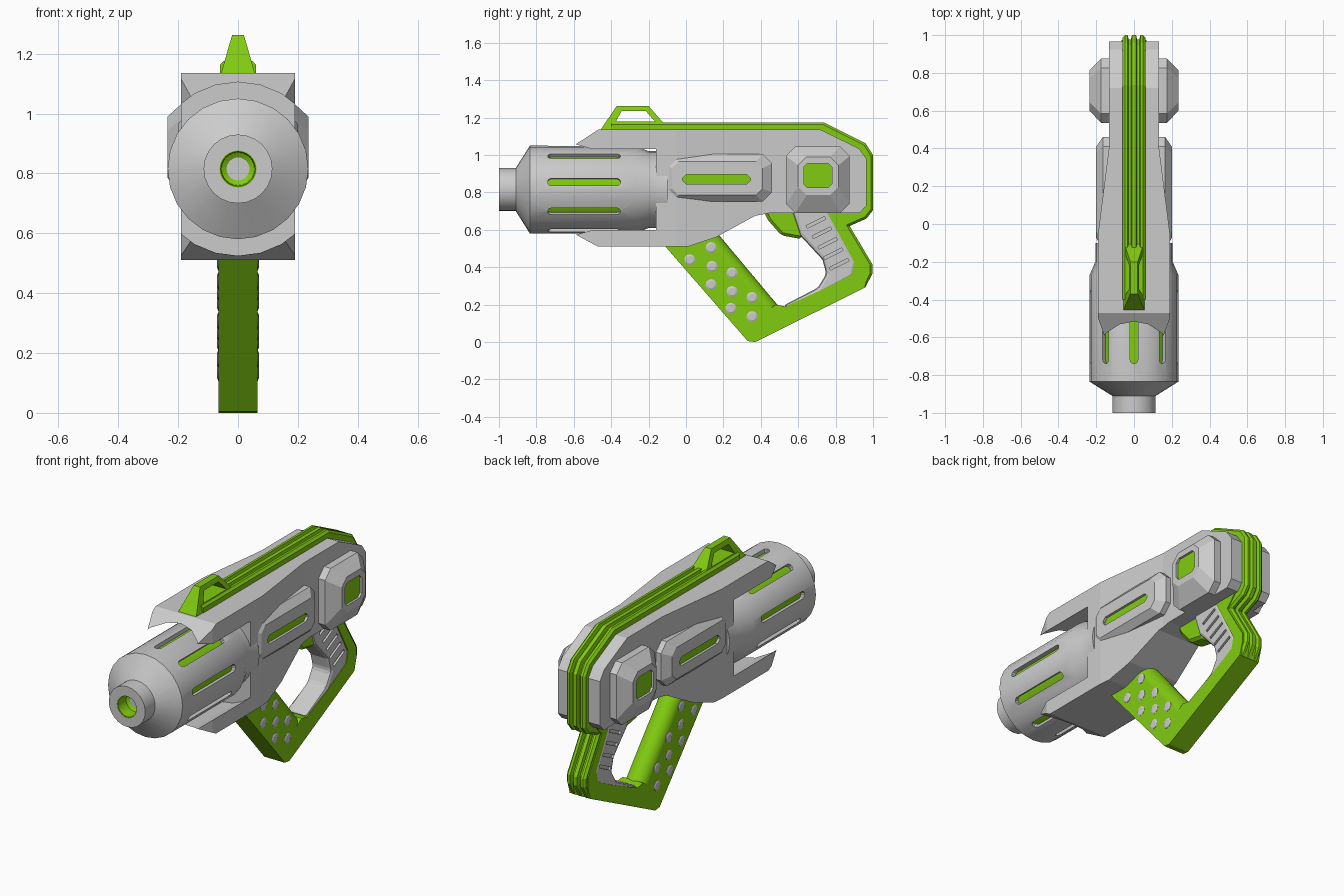
import bpy, bmesh, math
from mathutils import Vector, Matrix

if "Cube" in bpy.data.objects:
    bpy.data.objects.remove(bpy.data.objects["Cube"])

green = bpy.data.materials.new("green")
green.diffuse_color = (0.22, 0.6, 0.005, 1)
green.use_nodes = True
green.node_tree.nodes["Principled BSDF"].inputs["Base Color"].default_value = green.diffuse_color
AXIS = 0.815  # barrel axis height


def add_loft(bm, rings, closed=False):
    """Skin a list of equal-length rings; cap the ends unless closed."""
    vs = [[bm.verts.new(p) for p in r] for r in rings]
    n = len(vs[0])
    pairs = list(zip(vs, vs[1:])) + ([(vs[-1], vs[0])] if closed else [])
    for a, b in pairs:
        for i in range(n):
            j = (i + 1) % n
            bm.faces.new((a[i], a[j], b[j], b[i]))
    if not closed:
        bm.faces.new(vs[0])
        bm.faces.new(vs[-1])


def finish(name, bm, mat=None, smooth=False):
    bmesh.ops.recalc_face_normals(bm, faces=bm.faces[:])
    me = bpy.data.meshes.new(name)
    bm.to_mesh(me)
    bm.free()
    ob = bpy.data.objects.new(name, me)
    bpy.context.collection.objects.link(ob)
    if mat:
        me.materials.append(mat)
    if smooth:
        select(ob)
        bpy.ops.object.shade_smooth_by_angle(angle=math.radians(30))
    return ob


def select(ob):
    bpy.ops.object.select_all(action='DESELECT')
    ob.select_set(True)
    bpy.context.view_layer.objects.active = ob


def loft(name, rings, mat=None, closed=False, smooth=False):
    bm = bmesh.new()
    add_loft(bm, rings, closed)
    return finish(name, bm, mat, smooth)


def side(pts, x):
    return [(x, y, z) for y, z in pts]


def prism(name, pts, x0, x1, mat=None):
    return loft(name, [side(pts, x0), side(pts, x1)], mat)


def lathe(name, prof, n, mat=None, closed=False):
    """Revolve (y, radius) points about the barrel axis."""
    rings = [[(r * math.cos(2 * math.pi * k / n), y, AXIS + r * math.sin(2 * math.pi * k / n))
              for k in range(n)] for y, r in prof]
    return loft(name, rings, mat, closed, True)


def octagon(y0, y1, z0, z1, c):
    return [(y0 + c, z0), (y1 - c, z0), (y1, z0 + c), (y1, z1 - c),
            (y1 - c, z1), (y0 + c, z1), (y0, z1 - c), (y0, z0 + c)]


def boolean(ob, cutter, op='DIFFERENCE'):
    m = ob.modifiers.new("cut", 'BOOLEAN')
    m.operation, m.object, m.solver = op, cutter, 'EXACT'
    select(ob)
    bpy.ops.object.modifier_apply(modifier=m.name)
    bpy.data.objects.remove(cutter)


def bevel(ob, w, seg=2):
    m = ob.modifiers.new("bevel", 'BEVEL')
    m.width, m.segments, m.limit_method = w, seg, 'ANGLE'
    select(ob)
    bpy.ops.object.modifier_apply(modifier=m.name)


# Body: side profile intersected with a tapering plan, then hollowed for the barrel
body = prism("body", [(-.6, 1.05), (-.47, 1.135), (.72, 1.135), (.925, 1.035), (.965, .98), (.965, .73),
                      (.93, .69), (.45, .69), (.37, .675), (.16, .56), (.01, .51), (-.47, .51),
                      (-.6, .58)], -.3, .3)
half = [(.15, -.61), (.19, -.5), (.19, -.05), (.133, .4), (.133, 1.1)]
plan = half + [(-x, y) for x, y in reversed(half)]
boolean(body, loft("plan_cutter", [[(x, y, z) for x, y in plan] for z in (.3, 1.4)]), 'INTERSECT')
boolean(body, lathe("recess_cutter", [(-.8, .29), (-.16, .29)], 24))

# Barrel with nine slots over a green core
barrel = lathe("barrel", [(-.92, .062), (-1, .062), (-1, .115), (-.91, .115), (-.835, .235),
                          (-.27, .235), (-.2, .205), (-.1, .205)], 24)
stadium = [(yc + .02 * math.cos(math.radians(a)), .02 * math.sin(math.radians(a)))
           for yc, start in ((-.37, -90), (-.72, 90)) for a in range(start, start + 181, 36)]
bm = bmesh.new()
for k in range(9):
    rot = Matrix.Translation((0, 0, AXIS)) @ Matrix.Rotation(math.radians(90 + 40 * k), 4, 'Y')
    add_loft(bm, [[rot @ Vector(p) for p in side(stadium, x)] for x in (-.2, -.3)])
boolean(barrel, finish("slot_cutter", bm))
lathe("barrel_core", [(-.78, .212), (-.3, .212)], 24, green)
lathe("muzzle_bore", [(-.915, .03), (-.93, .055), (-.998, .058), (-.998, .066), (-.915, .066)], 24, green)

# Side panels and rear modules with green inserts
for s, tag in ((1, "right"), (-1, "left")):
    slot = octagon(-.02, .345, .845, .895, .02)
    loft(tag + "_panel", [side(p, s * x) for p, x in (
        (octagon(-.13, .46, .75, 1.005, .05), .1), (octagon(-.13, .46, .75, 1.005, .05), .165),
        (octagon(-.075, .41, .785, .965, .035), .2), (slot, .2), (slot, .18))])
    prism(tag + "_panel_insert", slot, s * .17, s * .186, green)
    window = octagon(.63, .78, .825, .955, .02)
    base = octagon(.535, .875, .69, 1.045, .05)
    loft(tag + "_module", [side(p, s * x) for p, x in (
        (base, .1), (base, .175), (octagon(.6, .815, .785, .99, .045), .235),
        (window, .235), (window, .21))])
    prism(tag + "_module_insert", window, s * .2, s * .222, green)

# Grooved spine swept over the top and down the back
path = [Vector(p) for p in ((-.4, 1.175), (.735, 1.175), (.96, 1.062), (1, 1), (1, .705), (.965, .66),
                            (.875, .62), (.997, .415), (.997, .365), (.957, .29))]
hs = [(-.06, .06), (-.06, .012), (-.048, 0), (-.034, 0), (-.028, .022), (-.016, .022), (-.011, 0)]
section = hs + [(-x, d) for x, d in reversed(hs)]
dirs = [(b - a).normalized() for a, b in zip(path, path[1:])]
norms = [Vector((-d.y, d.x)) for d in dirs]
rings = []
for i, p in enumerate(path):
    a, b = norms[max(i - 1, 0)], norms[min(i, len(norms) - 1)]
    n = (a + b) / (1 + a.dot(b))
    rings.append([(x, p.x - n.x * d, p.y - n.y * d) for x, d in section])
loft("spine", rings, green)

# Open sight, narrowing upwards
outer = [(-.46, 1.13), (-.37, 1.262), (-.2, 1.262), (-.085, 1.13)]
inner = [(-.375, 1.178), (-.345, 1.235), (-.215, 1.235), (-.165, 1.178)]
loft("sight", [[(s * (.058 - (z - 1.13) * .29), y, z) for y, z in pts]
               for s, pts in ((-1, outer), (-1, inner), (1, inner), (1, outer))], green, closed=True)

# Green handle frame, with the forward leg rounded on its inner side
prism("handle_frame", [(-.11, .51), (-.06, .6), (.07, .6), (.12, .538), (.43, .168), (.48, .2), (.53, .19),
                       (.77, .3), (.885, .36), (.90, .425), (.74, .72), (.94, .72), (.85, .62),
                       (.975, .415), (.975, .36), (.955, .29), (.37, 0), (.33, .005)], -.065, .065, green)
ring = [(math.cos(a * math.pi / 10), math.sin(a * math.pi / 10)) for a in range(20)]
loft("leg_round", [[(.065 * c, y + .0498 * s, z + .0417 * s) for c, s in ring]
                   for y, z in ((.09, .574), (.44, .156))], green, smooth=True)

# Grey studs through the forward leg
bm = bmesh.new()
for y, z in ((.134, .505), (.02, .44), (.139, .404), (.246, .37), (.134, .307),
             (.246, .27), (.353, .238), (.24, .18), (.353, .136)):
    add_loft(bm, [[(x, y + r * c, z + r * s) for c, s in ring]
                  for x, r in ((-.07, .02), (-.066, .029), (.066, .029), (.07, .02))])
finish("leg_studs", bm)

# Grey grip with ribbed sides
grip = prism("grip", [(.56, .72), (.75, .72), (.91, .42), (.895, .35), (.55, .165), (.52, .195), (.705, .29),
                      (.75, .365), (.73, .44), (.61, .57)], -.063, .063)
bevel(grip, .018)
bm = bmesh.new()
for k in range(5):
    y, z = .695 + .031 * k, .64 - .056 * k
    rib = [(y + u * .894 - v * .447, z + u * .447 + v * .894)
           for u, v in ((-.055, -.008), (.055, -.008), (.055, .008), (-.055, .008))]
    for s in (1, -1):
        add_loft(bm, [side(rib, s * .05), side(rib, s * .09)])
boolean(grip, finish("rib_cutter", bm))

# Trigger
trigger = prism("trigger", [(.41, .71), (.44, .65), (.51, .57), (.62, .55), (.67, .71)], -.05, .05, green)
bevel(trigger, .015, 1)
